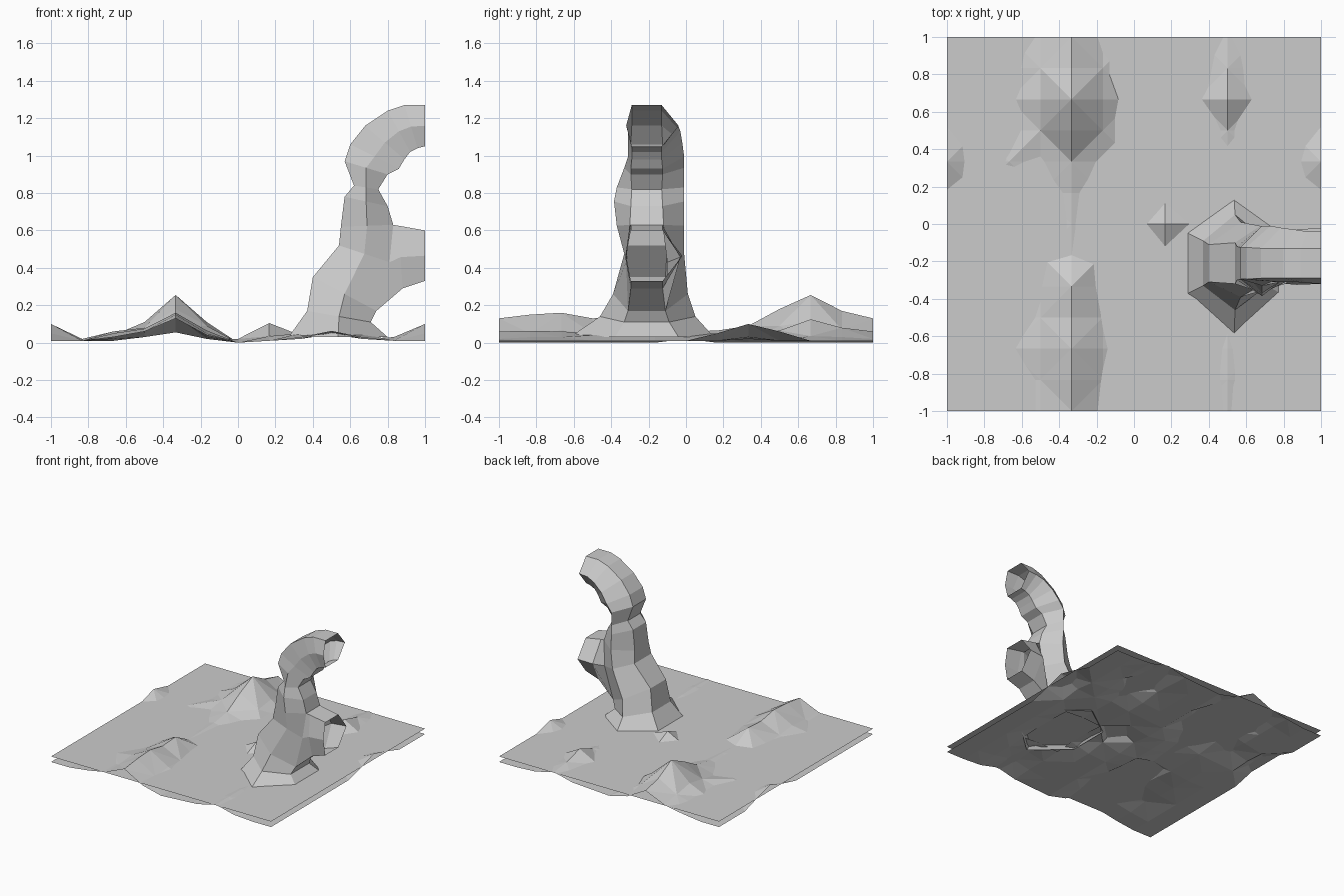
import bpy, bmesh

N, STEP = 12, 1 / 6


def make_object(name, bm):
    mesh = bpy.data.meshes.new(name)
    bm.to_mesh(mesh)
    bm.free()
    obj = bpy.data.objects.new(name, mesh)
    bpy.context.collection.objects.link(obj)
    return obj


# Flat ground sheet that the bumps poke through
bm = bmesh.new()
bm.faces.new([bm.verts.new((x, y, 0.055)) for x, y in ((-1, -1), (1, -1), (1, 1), (-1, 1))])
make_object("flat_sheet", bm)

# Ridge heights along y (front to back), keyed by grid column
ridges = {
    -4: [.03, .03, .05, .03, .02, .01, .01, .02, .06, .04, .04, .04, .03],
    -3: [.06, .06, .075, .06, .05, .03, .03, .03, .05, .08, .11, .08, .06],
    -2: [.13, .15, .16, .13, .14, .055, .06, .065, .09, .18, .255, .17, .13],
    -1: [.04, .05, .065, .05, .03, .02, .02, .025, .045, .09, .11, .07, .04],
    2: [.02, .03, .03, .04, .05, .05, .04, .03, .02, .02, .04, .03, .02],
    3: [.06, .063, .06, .05, .05, .05, .05, .05, .045, .065, .125, .08, .06],
    4: [.02, .03, .03, .04, .05, .05, .04, .03, .02, .02, .035, .03, .02],
}
# Single bumps, keyed by column and row
bumps = {(1, 0): .105, (1, 1): .03, (1, -1): .035, (0, 0): .02,
         (6, 2): .1, (-6, 2): .1, (6, 1): .05, (-6, 1): .05,
         (6, 3): .06, (-6, 3): .06, (5, 2): .03, (-5, 2): .02}


def height(i, j):
    if (i, j) in bumps:
        return bumps[i, j]
    if i in ridges:
        return ridges[i][j + 6]
    return 0.0 if i == 0 else 0.01


# Low-poly terrain, open beneath the trunk
bm = bmesh.new()
grid = {(i, j): bm.verts.new((i * STEP, j * STEP, height(i, j)))
        for i in range(-6, 7) for j in range(-6, 7)}
for i in range(-6, 6):
    for j in range(-6, 6):
        if i in (2, 3) and j in (-3, -2, -1):
            continue
        q = [grid[i, j], grid[i + 1, j], grid[i + 1, j + 1], grid[i, j + 1]]
        if (i + j) % 2:
            q = q[1:] + q[:1]
        bm.faces.new((q[0], q[1], q[2]))
        bm.faces.new((q[0], q[2], q[3]))
make_object("terrain", bm)


# Six-sided ring: flat on the outer and inner side, points along y
def ring(bm, lx, lz, rx, rz, ylo, yhi, half, yc=-.21):
    mx, mz = (lx + rx) / 2, (lz + rz) / 2
    return [bm.verts.new(p) for p in (
        (rx, yc - half, rz), (rx, yc + half, rz), (mx, yhi, mz),
        (lx, yc + half, lz), (lx, yc - half, lz), (mx, ylo, mz))]


def bridge(bm, a, b, skip=()):
    for k in range(6):
        if k not in skip:
            n = (k + 1) % 6
            bm.faces.new((a[k], a[n], b[n], b[k]))


# Curling hollow trunk: outer x z, inner x z, y range, flat half width
path = [
    (.27, .03, .80, .03, -.62, .15, .17),
    (.37, .17, .71, .11, -.46, .05, .12),
    (.40, .35, .74, .17, -.39, .01, .10),
    (.54, .52, .81, .43, -.33, -.01, .11),
    (.55, .62, .83, .63, -.37, -.01, .09),
    (.57, .78, .80, .73, -.385, -.01, .085),
    (.62, .84, .75, .82, -.37, -.01, .08),
    (.57, .97, .80, .90, -.33, -.01, .085),
    (.60, 1.06, .86, .93, -.31, -.01, .085),
    (.68, 1.16, .89, .98, -.31, -.02, .08),
    (.80, 1.24, .92, 1.02, -.31, -.03, .08),
    (.89, 1.27, .96, 1.04, -.315, -.04, .08),
    (1.0, 1.27, 1.0, 1.05, -.32, -.04, .08),
]
bm = bmesh.new()
rings = [ring(bm, *p) for p in path]
for n in range(len(rings) - 1):
    bridge(bm, rings[n], rings[n + 1], skip=(0,) if n in (2, 3) else ())

# Side branch grown from the opening left in the trunk
low, mid, top = rings[2], rings[3], rings[4]
root = [low[0], low[1], mid[1], top[1], top[0], mid[0]]
b1 = ring(bm, .86, .625, .88, .29, -.325, -.03, .085)
b2 = ring(bm, 1.0, .60, 1.0, .33, -.32, -.02, .085)
bridge(bm, root, b1)
bridge(bm, b1, b2)
bmesh.ops.recalc_face_normals(bm, faces=bm.faces[:])
make_object("curled_trunk", bm)
